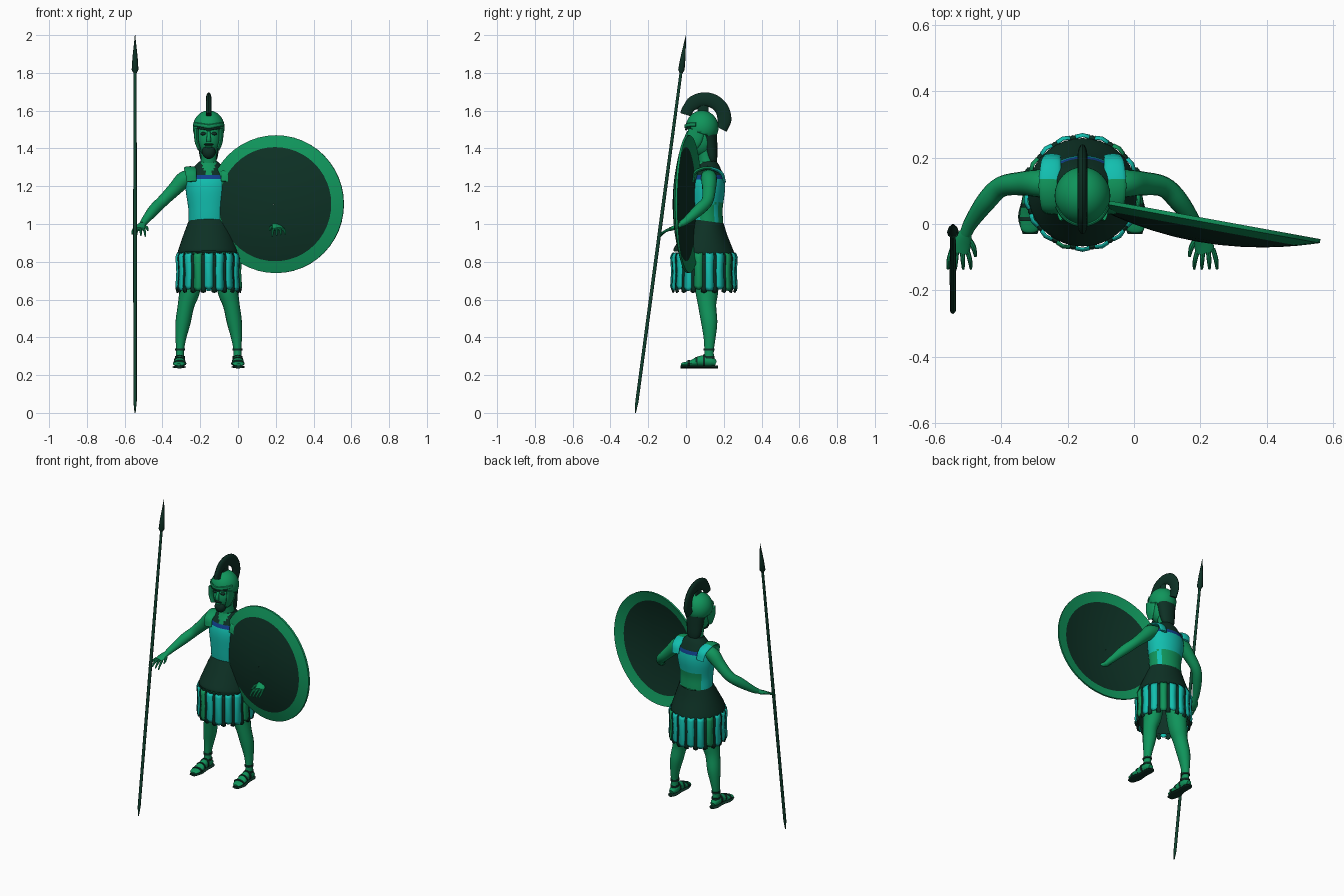
import bpy, bmesh
from math import sin, cos, pi, atan2, radians
from mathutils import Vector, Matrix

if "Cube" in bpy.data.objects:
    bpy.data.objects.remove(bpy.data.objects["Cube"])

CX = -0.155  # centre line of the figure


def material(name, rgb):
    m = bpy.data.materials.new(name)
    m.use_nodes = True
    m.diffuse_color = (*rgb, 1)
    m.node_tree.nodes["Principled BSDF"].inputs["Base Color"].default_value = (*rgb, 1)
    return m


GREEN = material("bright green", (0.005, 0.30, 0.105))
DARK = material("dark green", (0.004, 0.03, 0.018))
CYAN = material("turquoise", (0.006, 0.52, 0.43))
NAVY = material("deep blue", (0.005, 0.05, 0.26))
WOOD = material("spear green", (0.005, 0.055, 0.028))


def finish(name, bm, mats, rule=None, angle=40):
    bmesh.ops.recalc_face_normals(bm, faces=bm.faces)
    mesh = bpy.data.meshes.new(name)
    for m in mats:
        mesh.materials.append(m)
    if rule:
        for f in bm.faces:
            f.material_index = rule(f.calc_center_median())
    bm.to_mesh(mesh)
    bm.free()
    ob = bpy.data.objects.new(name, mesh)
    bpy.context.collection.objects.link(ob)
    bpy.ops.object.select_all(action="DESELECT")
    ob.select_set(True)
    bpy.context.view_layer.objects.active = ob
    bpy.ops.object.shade_smooth_by_angle(angle=radians(angle))
    return ob


def smooth_path(pts, steps):
    p = [Vector(q) for q in pts]
    p = [2 * p[0] - p[1]] + p + [2 * p[-1] - p[-2]]
    out = []
    for i in range(1, len(p) - 2):
        a, b, c, d = p[i - 1:i + 3]
        for k in range(steps):
            t = k / steps
            out.append(0.5 * (2 * b + (c - a) * t + (2 * a - 5 * b + 4 * c - d) * t * t
                              + (3 * b - a - 3 * c + d) * t ** 3))
    return out + [p[-2]]


def tube(name, pts, mats, side=1, ref=(1, 0, 0), steps=4, sides=16, rule=None, caps=True):
    """Sweep ellipses along points (x from centre line, y, z, radius along ref, other radius)."""
    path = smooth_path(pts, steps) if steps > 1 else [Vector(q) for q in pts]
    pos = [Vector((CX + side * q[0], q[1], q[2])) for q in path]
    bm, rings = bmesh.new(), []
    for i, q in enumerate(path):
        t = (pos[min(i + 1, len(pos) - 1)] - pos[max(i - 1, 0)]).normalized()
        u = Vector(ref)
        u = (u - t * u.dot(t)).normalized()
        v = t.cross(u)
        rings.append([bm.verts.new(pos[i] + u * q[3] * cos(2 * pi * k / sides)
                                   + v * q[4] * sin(2 * pi * k / sides)) for k in range(sides)])
    for a, b in zip(rings, rings[1:]):
        for k in range(sides):
            n = (k + 1) % sides
            bm.faces.new((a[k], a[n], b[n], b[k]))
    if caps:
        bm.faces.new(rings[0])
        bm.faces.new(rings[-1])
    return finish(name, bm, mats, rule)


def ball(name, loc, size, mat, side=1):
    bm = bmesh.new()
    bmesh.ops.create_uvsphere(bm, u_segments=20, v_segments=12, radius=1)
    bm.transform(Matrix.Translation((CX + side * loc[0], loc[1], loc[2])) @ Matrix.Diagonal((*size, 1)))
    return finish(name, bm, [mat])


# Torso armour with trim, collar and an open neckline
def torso_rule(c):
    x = c.x - CX
    if c.z > 1.262:
        return 1 if c.y < 0.11 and abs(x) < (c.z - 1.24) * 0.5 else 2
    if c.z > 1.238:
        return 3
    back = c.y > 0.15 and abs(x) < 0.08
    return 1 if c.z < 1.11 and (back or x > 0.095) else 0


tube("torso", [(0, .115, 1.0, .106, .082), (0, .11, 1.08, .108, .084), (0, .114, 1.18, .122, .092),
               (0, .118, 1.24, .118, .085), (0, .118, 1.29, .088, .066), (0, .115, 1.33, .05, .046)],
     [CYAN, GREEN, DARK, NAVY], steps=8, sides=40, rule=torso_rule)

# Tunic skirt
tube("tunic_skirt", [(0, .115, 1.015, .107, .085), (0, .105, .94, .135, .12), (0, .097, .86, .162, .16),
                     (0, .095, .84, .163, .163)], [DARK], sides=36, caps=False)
tube("under_skirt", [(0, .095, .85, .155, .155), (0, .095, .74, .156, .156), (0, .095, .67, .158, .158)],
     [DARK], sides=36, caps=False)


# Hanging strips around the hips
def strip(name, ang, width, radius, top, bottom, mat):
    bm, rows = bmesh.new(), []
    for f, bulge in ((0, 0), (0.1, .008), (0.5, .003), (0.9, .008), (1, .002)):
        z, r = top + (bottom - top) * f, radius + bulge
        row = []
        for s in (-1, 0, 1):
            a = ang + s * width / radius / 2
            rr = r + (0.004 if s == 0 else 0)
            row.append(bm.verts.new((CX + rr * cos(a), .095 + rr * sin(a), z - (0.006 if s == 0 else 0))))
        rows.append(row)
    for a, b in zip(rows, rows[1:]):
        for k in range(2):
            bm.faces.new((a[k], a[k + 1], b[k + 1], b[k]))
    ob = finish(name, bm, [mat])
    mod = ob.modifiers.new("thickness", "SOLIDIFY")
    mod.thickness = 0.005


COUNT = 18
for i in range(COUNT):
    a = 2 * pi * (i + 0.5) / COUNT
    strip("skirt_strip", a, .043, .167, .85, .65 + .008 * (i % 2), GREEN if i % 5 == 2 else CYAN)
    strip("dark_skirt_strip", a + pi / COUNT, .03, .163, .845, .64, DARK)

# Limbs, sandals and shoulder straps, on both sides
for s, label in ((-1, "right"), (1, "left")):
    tube(label + "_leg", [(.085, .105, .85, .07, .07), (.10, .11, .66, .057, .062), (.12, .112, .57, .044, .048),
                          (.136, .123, .48, .04, .043), (.147, .125, .40, .029, .032),
                          (.152, .122, .33, .021, .025), (.152, .122, .27, .024, .028)], [GREEN], s)
    tube(label + "_foot", [(.152, .158, .262, .016, .014), (.152, .13, .272, .026, .026),
                           (.153, .08, .275, .027, .028), (.156, .025, .262, .033, .016),
                           (.158, -.015, .257, .028, .010), (.158, -.026, .255, .015, .006)], [GREEN], s)
    tube(label + "_sole", [(.152, .17, .243, .014, .007), (.152, .145, .243, .028, .007),
                           (.153, .08, .243, .028, .007), (.157, .02, .243, .037, .007),
                           (.158, -.03, .243, .022, .007)], [DARK], s)
    for y, z, w, h in ((.095, .277, .030, .031), (.055, .272, .031, .025), (.015, .262, .036, .018)):
        tube(label + "_sandal_strap", [(.154, y - .006, z, w, h), (.154, y + .006, z, w, h)], [DARK], s, steps=1)
    for z in (.295, .335):
        tube(label + "_ankle_strap", [(.152, .122, z - .006, .026, .03), (.152, .122, z + .006, .026, .03)],
             [DARK], s, steps=1)
    tube(label + "_arm", [(.08, .12, 1.255, .035, .04), (.13, .122, 1.235, .044, .042),
                          (.18, .122, 1.185, .037, .036), (.245, .112, 1.12, .031, .031),
                          (.29, .068, 1.075, .031, .03), (.335, .005, 1.02, .021, .022),
                          (.352, -.03, .997, .016, .018)], [GREEN], s, ref=(0, 0, 1))
    tube(label + "_palm", [(.35, -.025, 1.0, .014, .018), (.362, -.052, .985, .013, .029),
                           (.37, -.085, .972, .010, .028)], [GREEN], s, ref=(0, 0, 1))
    for k in range(4):
        x = .348 + k * .015
        tube(label + "_finger", [(x, -.075, .975, .007, .007), (x + (k - 1.5) * .006, -.108, .963, .007, .007),
                                 (x + (k - 1.5) * .008, -.135, .935 + .004 * k, .004, .004)],
             [GREEN], s, ref=(0, 0, 1), sides=8)
    tube(label + "_thumb", [(.345, -.04, .99, .008, .008), (.328, -.07, .98, .008, .008),
                            (.322, -.098, .965, .004, .004)], [GREEN], s, ref=(0, 0, 1), sides=8)
    tube(label + "_shoulder_strap", [(.09, .035, 1.225, .026, .007), (.095, .05, 1.275, .03, .009),
                                     (.098, .115, 1.297, .034, .009), (.095, .185, 1.272, .03, .009),
                                     (.09, .205, 1.22, .026, .007)], [GREEN, CYAN], s,
         rule=lambda c: 1 if c.y > 0.14 else 0)
    # Face guards, eyes and brows
    tube(label + "_cheek_guard", [(.066, .055, 1.50, .012, .045), (.064, .045, 1.44, .011, .038),
                                  (.05, .032, 1.395, .008, .02)], [GREEN], s)
    ball(label + "_eye", (.028, .022, 1.478), (.016, .012, .009), DARK, s)

# Neck, head and hair
tube("neck", [(0, .115, 1.28, .05, .045), (0, .108, 1.34, .042, .042), (0, .1, 1.42, .045, .045)], [GREEN])
ball("head", (0, .08, 1.45), (.066, .072, .092), GREEN)
ball("beard", (0, .036, 1.382), (.036, .032, .038), DARK)
ball("mouth", (0, .012, 1.407), (.018, .006, .004), GREEN)
ball("moustache", (0, .012, 1.421), (.026, .01, .006), DARK)
tube("nose", [(0, .015, 1.49, .008, .008), (0, .002, 1.455, .011, .011), (0, .003, 1.435, .012, .008)], [GREEN])
tube("back_hair", [(0, .12, 1.47, .065, .045), (0, .128, 1.41, .055, .038), (0, .138, 1.35, .046, .028),
                   (0, .145, 1.31, .025, .015)], [DARK])

# Helmet dome, neck guard and brow band
bm = bmesh.new()
bmesh.ops.create_uvsphere(bm, u_segments=32, v_segments=20, radius=1)
bm.transform(Matrix.Translation((CX, .085, 1.51)) @ Matrix.Diagonal((.084, .087, .091, 1)))
cut = bm.verts[:] + bm.edges[:] + bm.faces[:]
bmesh.ops.bisect_plane(bm, geom=cut, plane_co=(CX, .05, 1.49), plane_no=(0, -.35, -1), clear_outer=True)
dome = finish("helmet_dome", bm, [GREEN])
dome.modifiers.new("thickness", "SOLIDIFY").thickness = 0.006
brow = [(sin(a) * .083, .085 - cos(a) * .088, 1.517 + .012 * abs(sin(a)), .011, .006)
        for a in (-1.2, -.8, -.4, 0, .4, .8, 1.2)]
tube("brow_band", brow, [GREEN], ref=(0, 0, 1), sides=8)
tube("brow_shadow", [(x, y + .003, z - .016, .006, .005) for x, y, z, _, _ in brow[1:-1]], [DARK],
     ref=(0, 0, 1), sides=8)

# Crest arching over the helmet
arc = [radians(168 - 200 * k / 16) for k in range(17)]
tube("helmet_crest", [(0, .1 + .103 * cos(a), 1.557 + .103 * sin(a), .015,
                       .037 if 2 < k < 15 else .031) for k, a in enumerate(arc)], [DARK], steps=2)
tube("crest_holder", [(0, .09, 1.585, .008, .03), (0, .09, 1.63, .008, .03)], [DARK], steps=1)

# Round domed shield, with the arm passing through it
bm = bmesh.new()
R = 0.365
radii = [0.002, .07, .14, .2, .25, .298, .302, .335, R]
outer = [Vector((r, 0, .062 * (1 - (r / R) ** 2))) for r in radii]
inner = [Vector((p.x, 0, p.z - .012)) for p in reversed(outer)]
verts = [bm.verts.new(p) for p in outer + inner]
edges = [bm.edges.new(pair) for pair in zip(verts, verts[1:])]
bmesh.ops.spin(bm, geom=verts + edges, cent=(0, 0, 0), axis=(0, 0, 1), angle=2 * pi, steps=48)
bmesh.ops.remove_doubles(bm, verts=bm.verts, dist=0.0001)
shield = finish("shield", bm, [GREEN, DARK], lambda c: 1 if c.to_2d().length < 0.3 else 0)
shield.matrix_world = (Matrix.Translation((0.2, .008, 1.105)) @ Matrix.Rotation(-.18, 4, "Z")
                       @ Matrix.Rotation(pi / 2, 4, "X"))

# Leaning spear
LOW, HIGH = Vector((-.39, -.268, 0)), Vector((-.39, 0, 2))


def spear_part(name, profile, mat):
    tube(name, [(*LOW.lerp(HIGH, t), r, r) for t, r in profile], [mat], steps=1, sides=10)


spear_part("spear_shaft", ((0, .003), (.03, .009), (.5, .010), (.92, .008)), WOOD)
spear_part("spear_head", ((.9, .009), (.908, .018), (.94, .014), (1, .001)), DARK)
